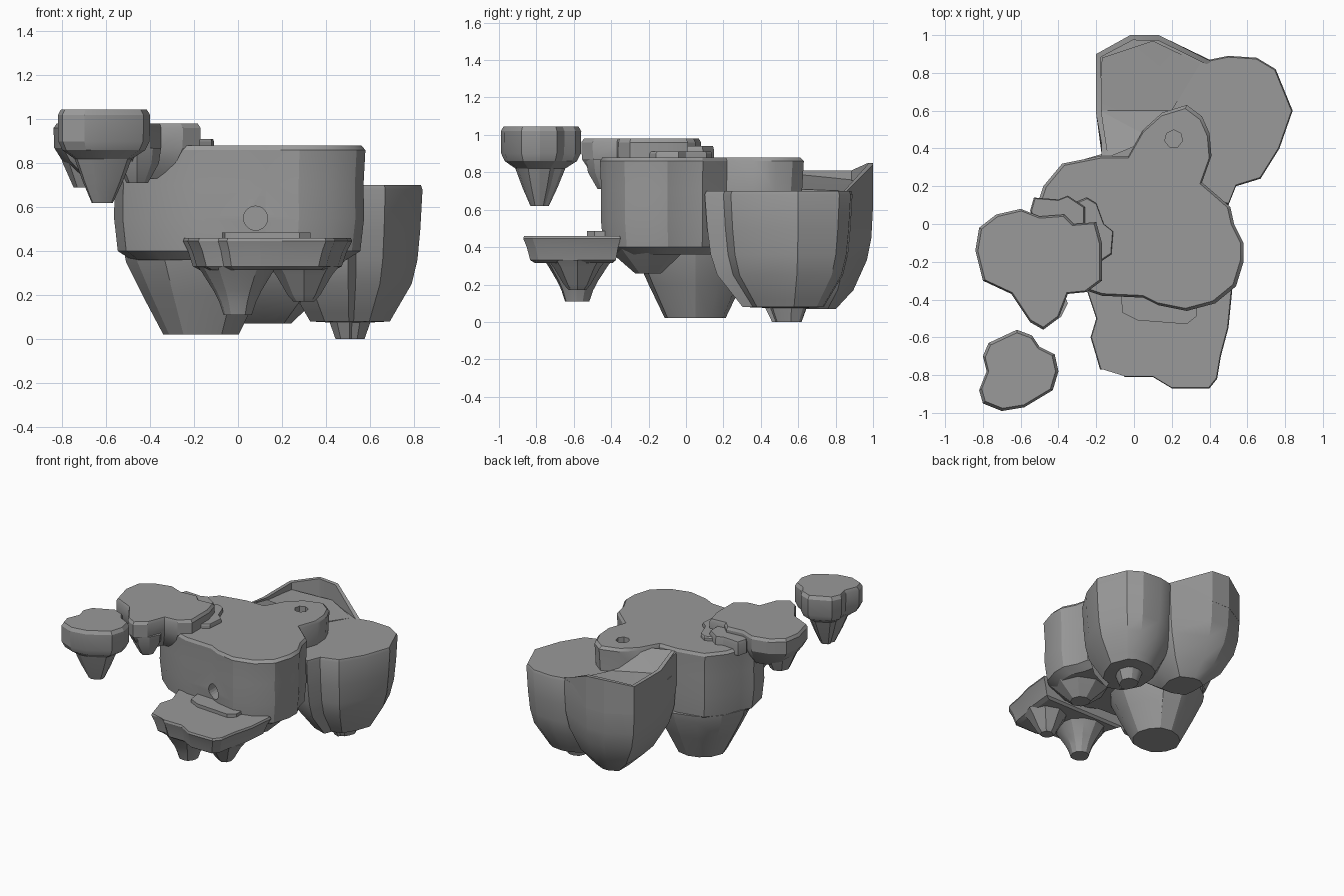
import bpy
import bmesh
import math
import random
from mathutils import Vector

random.seed(4)
default_cube = bpy.data.objects.get("Cube")
if default_cube:
    bpy.data.objects.remove(default_cube, do_unlink=True)

# One stone colour for everything
stone = bpy.data.materials.new("grey stone")
stone.use_nodes = True
stone.diffuse_color = (.32, .32, .32, 1)
stone.node_tree.nodes["Principled BSDF"].inputs["Base Color"].default_value = stone.diffuse_color


def finish(name, bm):
    """Turn a bmesh into a named stone object with sharp edges kept."""
    bmesh.ops.recalc_face_normals(bm, faces=bm.faces)
    mesh = bpy.data.meshes.new(name)
    bm.to_mesh(mesh)
    bm.free()
    mesh.materials.append(stone)
    obj = bpy.data.objects.new(name, mesh)
    bpy.context.collection.objects.link(obj)
    bpy.ops.object.select_all(action="DESELECT")
    obj.select_set(True)
    bpy.context.view_layer.objects.active = obj
    bpy.ops.object.shade_smooth_by_angle(angle=math.radians(25))
    return obj


def skin(name, rings):
    """Bridge rings of equal length and cap both ends."""
    bm = bmesh.new()
    loops = [[bm.verts.new(point) for point in ring] for ring in rings]
    for upper, lower in zip(loops, loops[1:]):
        for i in range(len(upper)):
            bm.faces.new((upper[i - 1], upper[i], lower[i], lower[i - 1]))
    caps = [bm.faces.new(loops[0]), bm.faces.new(loops[-1])]
    bmesh.ops.triangulate(bm, faces=caps)
    return finish(name, bm)


def rock(name, outline, pivot, levels):
    """Loft an outline downwards; each level is (height, scale about pivot)."""
    px, py = pivot
    return skin(name, [[(px + (x - px) * s, py + (y - py) * s, z) for x, y in outline]
                       for z, s in levels])


def stalactite(name, centre, levels, sides=10):
    """Uneven rock cone; each level is (height, radius)."""
    outline = []
    for i in range(sides):
        angle = math.tau * i / sides
        r = random.uniform(.93, 1.07)
        outline.append((centre[0] + r * math.cos(angle), centre[1] + r * math.sin(angle)))
    return rock(name, outline, centre, levels)


def drill(target, location, radius, depth, sides, rotation=(0, 0, 0)):
    """Bore a round hole into the target."""
    bpy.ops.mesh.primitive_cylinder_add(vertices=sides, radius=radius, depth=depth,
                                        location=location, rotation=rotation)
    cutter = bpy.context.object
    cutter.hide_render = True
    cutter.data.materials.append(stone)
    cut = target.modifiers.new("hole", "BOOLEAN")
    cut.operation = "DIFFERENCE"
    cut.solver = "EXACT"
    cut.object = cutter
    bpy.context.view_layer.objects.active = target
    bpy.ops.object.modifier_apply(modifier=cut.name)
    bpy.data.objects.remove(cutter, do_unlink=True)


# Main plateau with its rear promontory
plateau = rock("main_plateau", [
    (-.26, -.35), (-.17, -.38), (.05, -.39), (.13, -.43), (.28, -.46), (.43, -.42),
    (.54, -.33), (.58, -.2), (.58, -.1), (.53, 0), (.51, .09), (.43, .16), (.36, .22),
    (.41, .36), (.4, .48), (.36, .57), (.28, .63), (.15, .59), (.05, .5), (-.03, .36),
    (-.18, .36), (-.38, .32), (-.48, .2), (-.52, .08), (-.57, 0), (-.53, -.18), (-.4, -.29)],
    (0, 0), [(.88, .97), (.86, 1), (.7, .985), (.55, .99), (.4, .96), (.36, .85)])
drill(plateau, (.08, -.38, .55), .055, .4, 20, (math.pi / 2, 0, 0))
drill(plateau, (.21, .45, .85), .048, .2, 7)

# Rock roots below the plateau
stalactite("main_root", (-.16, .05), [(.4, .34), (.35, .33), (.2, .26), (.02, .17)], 12)
stalactite("small_root", (.32, -.2), [(.4, .22), (.36, .18), (.26, .07)], 8)

# Lower lobe at the rear left
rock("rear_lobe", [
    (.4, .87), (.5, .89), (.65, .88), (.75, .82), (.84, .6), (.77, .4), (.67, .24),
    (.54, .2), (.5, .1), (.3, .17), (.18, .4), (.2, .65), (.28, .8)], (.51, .55),
    [(.7, .98), (.68, 1), (.5, .97), (.36, .93), (.25, .85), (.12, .62), (.08, .55),
     (.075, .28), (0, .2)])

# Rear block with a sloped floor and a raised rim
rock("rear_block", [
    (-.17, .36), (-.2, .58), (-.2, .9), (-.02, 1), (.13, 1), (.4, .87), (.46, .6),
    (.36, .25), (.1, .25)], (.13, .7),
    [(.7, .99), (.62, 1), (.45, .97), (.33, .89), (.17, .65), (.07, .34)])

ramp_top = [(-.17, .34, .86), (.1, .45, .86), (.2, .6, .71), (.35, .85, .7),
            (.1, .97, .72), (-.17, .88, .76), (-.18, .6, .79)]
skin("rear_ramp", [ramp_top, [(x, y, .6) for x, y, z in ramp_top]])

rim_path = [Vector(p) for p in [(-.16, .36, .86), (-.2, .58, .81), (-.2, .9, .81),
                                (-.02, 1, .85), (.13, 1, .84), (.41, .86, .7)]]
inward = Vector((.13, .7, 0))
sections = []
for p in rim_path:
    step = (inward - p)
    step.z = 0
    inner = p + step.normalized() * .03
    sections.append([p, inner, (inner.x, inner.y, .6), (p.x, p.y, .6)])
skin("rear_rim", sections)

# Front ledge with two hanging cones and a curved step
rock("front_ledge", [
    (-.25, -.35), (-.2, -.5), (-.23, -.6), (-.2, -.7), (-.18, -.77), (-.09, -.77),
    (-.05, -.81), (.1, -.81), (.2, -.87), (.4, -.87), (.44, -.82), (.46, -.7),
    (.5, -.55), (.52, -.35)], (.12, -.56),
    [(.46, .985), (.445, 1), (.4, .94), (.33, .88), (.315, .8)])
stalactite("ledge_cone_large", (0, -.585),
           [(.33, .18), (.3, .16), (.22, .11), (.17, .085), (.11, .065)], 12)
stalactite("ledge_cone_small", (.3, -.58), [(.33, .15), (.29, .12), (.2, .07), (.17, .045)], 8)
rock("ledge_step", [
    (-.07, -.38), (-.06, -.47), (.02, -.51), (.28, -.53), (.33, -.49), (.33, -.4)],
    (.13, -.45), [(.485, 1), (.45, 1)])

# Upper floating island and the steps linking it to the plateau
rock("upper_island", [
    (-.84, -.14), (-.82, -.02), (-.73, .05), (-.6, .08), (-.5, .04), (-.37, .05),
    (-.32, 0), (-.2, .01), (-.17, -.1), (-.17, -.3), (-.25, -.36), (-.35, -.37),
    (-.4, -.5), (-.48, -.56), (-.55, -.52), (-.65, -.37), (-.8, -.3)], (-.5, -.2),
    [(.98, .96), (.96, 1), (.87, .99), (.81, .88), (.76, .72), (.73, .6)])
stalactite("upper_cone_front", (-.46, -.42), [(.87, .11), (.8, .1), (.71, .05)], 8)
stalactite("upper_cone_side", (-.32, -.2), [(.86, .13), (.8, .1), (.69, .05)], 8)
stalactite("upper_cone_outer", (-.68, -.14), [(.86, .14), (.8, .12), (.69, .07)], 8)
rock("link_step_rear", [
    (-.55, .07), (-.53, .14), (-.4, .13), (-.35, .15), (-.26, .09), (-.26, -.05), (-.5, -.05)],
    (-.4, .03), [(.94, .95), (.92, 1), (.84, 1)])
rock("link_step_side", [
    (-.32, .11), (-.25, .14), (-.2, .11), (-.16, 0), (-.11, -.04), (-.12, -.16),
    (-.18, -.2), (-.3, -.15)], (-.2, -.03), [(.91, .96), (.9, 1), (.84, 1)])

# Small outlying island
rock("small_island", [
    (-.8, -.95), (-.7, -.99), (-.58, -.97), (-.43, -.88), (-.4, -.78), (-.42, -.69),
    (-.5, -.65), (-.54, -.59), (-.62, -.56), (-.77, -.63), (-.8, -.7), (-.78, -.78),
    (-.82, -.88)], (-.62, -.785),
    [(1.045, .93), (1.02, 1), (.9, .99), (.86, .9), (.82, .62), (.72, .44), (.62, .23)])
